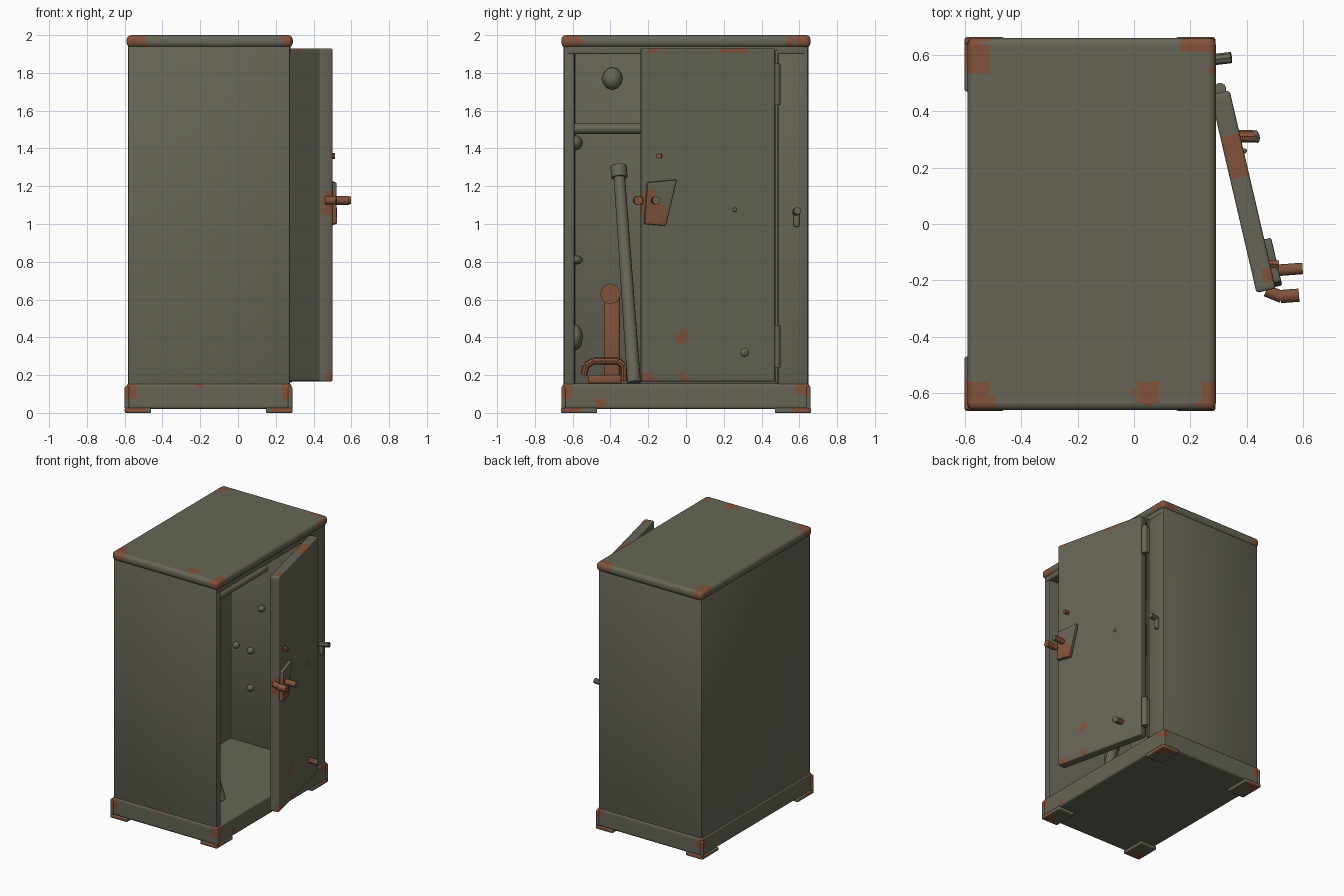
import bpy, bmesh, math, random
from mathutils import Vector, Matrix

if "Cube" in bpy.data.objects:
    bpy.data.objects.remove(bpy.data.objects["Cube"])

random.seed(4)


def material(name, rgb):
    m = bpy.data.materials.new(name)
    m.diffuse_color = (*rgb, 1)
    m.use_nodes = True
    m.node_tree.nodes["Principled BSDF"].inputs["Base Color"].default_value = m.diffuse_color
    return m


GREY = material("grey green paint", (0.135, 0.13, 0.095))
RUST = material("brown rust", (0.22, 0.084, 0.044))
HINGE = Matrix.Translation((0.305, 0.465, 0)) @ Matrix.Rotation(math.radians(13.1), 4, 'Z')


def finish(bm, name, mat=GREY, rust=(), door=False, step=0.025):
    """Slice finely where rust is wanted, colour faces near rust spots, make the object."""
    if rust:
        for axis in range(3):
            lo = min(v.co[axis] for v in bm.verts)
            hi = max(v.co[axis] for v in bm.verts)
            no = Vector((0, 0, 0))
            no[axis] = 1
            n = int((hi - lo) / step)
            for i in range(1, n):
                bmesh.ops.bisect_plane(bm, geom=bm.verts[:] + bm.edges[:] + bm.faces[:],
                                       plane_co=no * (lo + (hi - lo) * i / n), plane_no=no)
        for f in bm.faces:
            c = f.calc_center_median()
            for x, y, z, r in rust:
                if (c - Vector((x, y, z))).length < r * random.uniform(0.9, 1.1):
                    f.material_index = 1
    bmesh.ops.recalc_face_normals(bm, faces=bm.faces)
    me = bpy.data.meshes.new(name)
    bm.to_mesh(me)
    bm.free()
    me.materials.append(mat)
    me.materials.append(RUST)
    ob = bpy.data.objects.new(name, me)
    bpy.context.collection.objects.link(ob)
    if door:
        ob.matrix_world = HINGE
    bpy.ops.object.select_all(action='DESELECT')
    ob.select_set(True)
    bpy.context.view_layer.objects.active = ob
    bpy.ops.object.shade_smooth_by_angle(angle=math.radians(40))
    return ob


def box(name, lo, hi, bevel=0.012, **kw):
    bm = bmesh.new()
    bmesh.ops.create_cube(bm, size=1)
    for v in bm.verts:
        v.co = [(a + b) / 2 + c * (b - a) for a, b, c in zip(lo, hi, v.co)]
    bmesh.ops.bevel(bm, geom=bm.edges[:], offset=bevel, segments=3, profile=0.5, affect='EDGES')
    return finish(bm, name, **kw)


def prism(name, pts, place, offset, bevel=0.0, **kw):
    """Extrude a flat outline; place turns (a, b) into a 3D point."""
    bm = bmesh.new()
    face = bm.faces.new([bm.verts.new(place(*p)) for p in pts])
    geo = bmesh.ops.extrude_face_region(bm, geom=[face])['geom']
    bmesh.ops.translate(bm, vec=offset, verts=[g for g in geo if isinstance(g, bmesh.types.BMVert)])
    if bevel:
        bmesh.ops.bevel(bm, geom=bm.edges[:], offset=bevel, segments=2, profile=0.5, affect='EDGES')
    return finish(bm, name, **kw)


def rod(name, a, b, r1, r2=None, sides=14, **kw):
    a, b = Vector(a), Vector(b)
    bm = bmesh.new()
    bmesh.ops.create_cone(bm, cap_ends=True, segments=sides, radius1=r1,
                          radius2=r1 if r2 is None else r2, depth=(b - a).length)
    bm.transform(Matrix.Translation((a + b) / 2) @ (b - a).to_track_quat('Z', 'Y').to_matrix().to_4x4())
    return finish(bm, name, **kw)


def blob(name, pos, size, **kw):
    bm = bmesh.new()
    bmesh.ops.create_icosphere(bm, subdivisions=2, radius=1)
    for v in bm.verts:
        v.co = [p + s * c for p, s, c in zip(pos, size, v.co)]
    return finish(bm, name, **kw)


# cabinet walls: one C-shaped plan with a wide hinge post
plan = [(-0.582, -0.648), (0.275, -0.648), (0.275, -0.59), (-0.47, -0.59), (-0.47, 0.585),
        (0.22, 0.585), (0.22, 0.485), (0.275, 0.485), (0.275, 0.648), (-0.582, 0.648)]
prism("cabinet_walls", plan, lambda x, y: (x, y, 0.1), (0, 0, 1.86), bevel=0.012)

# roof slab with rusty corners, and the lintel below it
box("roof", (-0.59, -0.66, 1.935), (0.29, 0.66, 2.0), 0.025, rust=[
    (-0.6, 0.65, 1.98, 0.08), (-0.57, 0.58, 1.99, 0.065), (-0.57, -0.64, 1.98, 0.085),
    (0.04, -0.59, 2.0, 0.04), (0.05, -0.62, 2.0, 0.03), (0.29, -0.62, 1.97, 0.07),
    (0.2, 0.65, 1.99, 0.045), (0.28, 0.64, 1.97, 0.05), (0.27, 0.55, 1.97, 0.03)])
box("lintel", (0.2, -0.63, 1.9), (0.278, 0.63, 1.95), 0.008)

# plinth with floor, feet at the corners
box("plinth", (-0.59, -0.655, 0.02), (0.283, 0.655, 0.155), 0.014, rust=[
    (-0.59, -0.65, 0.12, 0.06), (0.28, -0.65, 0.12, 0.05), (0.28, 0.63, 0.14, 0.05),
    (-0.59, 0.65, 0.11, 0.05), (0.28, -0.46, 0.05, 0.025), (-0.2, -0.65, 0.15, 0.02)])
for sx, x in ((-1, -0.6), (1, 0.288)):
    for sy in (-1, 1):
        xi, y, yi = x - sx * 0.14, sy * 0.662, sy * 0.47
        box("foot", (min(x, xi), min(y, yi), 0.0), (max(x, xi), max(y, yi), 0.026), 0.006,
            rust=[(x, y, 0.0, 0.11)])
        cx, cy = x - sx * 0.012, sy * 0.648
        box("corner_guard", (cx - 0.012, cy - 0.012, 0.02), (cx + 0.012, cy + 0.012, 0.14),
            0.008, rust=[(cx, cy, 0.125, 0.045)])

# shelf with rolled front edge
box("shelf", (-0.475, -0.6, 1.49), (-0.19, 0.59, 1.525), 0.008)
rod("shelf_edge", (-0.19, -0.6, 1.505), (-0.19, 0.59, 1.505), 0.028)

# bumps and hooks on the inner walls
blob("back_knob", (-0.46, -0.39, 1.77), (0.05, 0.055, 0.06))
for x, z in ((-0.21, 1.2), (-0.42, 0.87), (-0.3, 0.86), (-0.3, 0.58)):
    blob("side_hook", (x, 0.58, z), (0.025, 0.03, 0.025))
for z, h in ((1.43, 0.04), (0.81, 0.025), (0.4, 0.07)):
    blob("wall_dent", (-0.3, -0.585, z), (0.08, 0.04, h))

# leaning pipe with a thicker head
foot, tip = Vector((0.05, -0.275, 0.16)), Vector((-0.28, -0.355, 1.28))
rod("leaning_pipe", foot, tip, 0.036, 0.03)
rod("pipe_head", tip - (tip - foot) * 0.03, tip + (tip - foot) * 0.025, 0.043)

# rusty tool standing on the floor
box("tool_stem", (-0.16, -0.435, 0.17), (-0.09, -0.35, 0.62), 0.012, mat=RUST)
rod("tool_knob", (-0.17, -0.4, 0.63), (-0.08, -0.4, 0.63), 0.056, sides=8, mat=RUST)
box("tool_base", (-0.18, -0.52, 0.155), (-0.07, -0.34, 0.2), 0.012, mat=RUST)
ring = [(-0.54, 0.2), (-0.53, 0.25), (-0.49, 0.275), (-0.36, 0.275), (-0.33, 0.25), (-0.33, 0.17)]
for (y0, z0), (y1, z1) in zip(ring, ring[1:]):
    rod("tool_bracket", (-0.08, y0, z0), (-0.08, y1, z1), 0.018, sides=8, mat=RUST)

# door leaf, standing ajar
box("door", (-0.035, -0.72, 0.165), (0.035, 0.0, 1.93), 0.01, door=True, rust=[
    (0, -0.2, 1.93, 0.05), (0, -0.27, 1.93, 0.05), (0.03, -0.66, 1.93, 0.03),
    (0.035, -0.5, 0.4, 0.035), (0.035, -0.69, 0.17, 0.05), (0.035, -0.49, 0.18, 0.025),
    (0.03, -0.72, 1.1, 0.06)])

# lock plate, spindle and lever on the door
plate = [(-0.715, 1.0), (-0.60, 0.99), (-0.54, 1.235), (-0.70, 1.22)]
prism("lock_plate", plate, lambda y, z: (0.03, y, z), (0.03, 0, 0), bevel=0.006, door=True, rust=[
    (0.06, -0.7, 1.13, 0.06), (0.06, -0.66, 1.05, 0.07), (0.06, -0.62, 1.02, 0.04)])
rod("lock_spindle", (0.03, -0.655, 1.125), (0.14, -0.672, 1.125), 0.021, mat=RUST, door=True)
rod("spindle_tip", (0.138, -0.672, 1.125), (0.144, -0.673, 1.125), 0.02, door=True)
rod("lock_lever", (0.0, -0.72, 1.125), (0.05, -0.755, 1.125), 0.022, mat=RUST, door=True)
rod("lever_end", (0.045, -0.752, 1.125), (0.11, -0.762, 1.125), 0.024, mat=RUST, door=True)

# studs on the door
rod("upper_stud", (0.03, -0.63, 1.36), (0.065, -0.64, 1.36), 0.016, sides=6, mat=RUST, door=True)
rod("lower_stud", (0.03, -0.165, 0.32), (0.09, -0.18, 0.32), 0.022, sides=8, mat=RUST, door=True)
blob("lower_stud_cap", (0.09, -0.18, 0.32), (0.012, 0.024, 0.024), door=True)
blob("small_rivet", (0.035, -0.22, 1.075), (0.012, 0.01, 0.012), door=True)

# hinges and frame catch
for z0, z1 in ((1.63, 1.85), (0.24, 0.465)):
    rod("hinge", (0.305, 0.478, z0), (0.305, 0.478, z1), 0.022)
    box("hinge_leaf", (0.27, 0.47, z0 + 0.01), (0.3, 0.495, z1 - 0.01), 0.005)
box("hinge_strip", (0.265, 0.472, 0.16), (0.285, 0.488, 1.92), 0.004)
rod("frame_catch", (0.26, 0.58, 1.06), (0.345, 0.59, 1.07), 0.02, sides=8)
box("catch_tail", (0.265, 0.57, 0.985), (0.3, 0.6, 1.07), 0.008)
